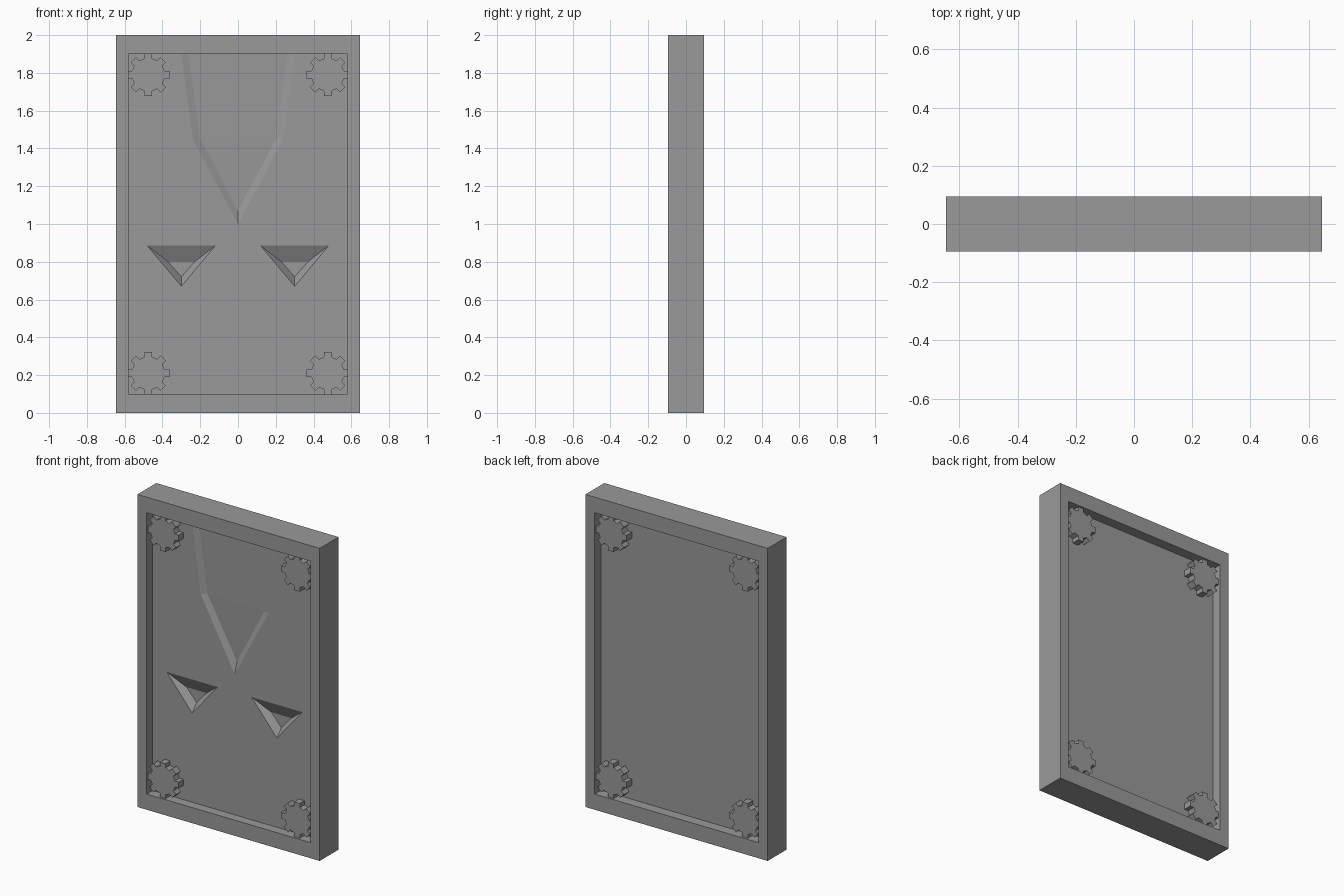
import bpy, bmesh, math

cube = bpy.data.objects.get("Cube")
if cube:
    bpy.data.objects.remove(cube, do_unlink=True)

stone = bpy.data.materials.new("stone_grey")
stone.use_nodes = True
grey = (0.32, 0.32, 0.32, 1)
stone.diffuse_color = grey
stone.node_tree.nodes["Principled BSDF"].inputs["Base Color"].default_value = grey

W, H, D = 0.645, 2.0, 0.095            # half width, height, half depth
IN_W, LOW, HIGH = 0.58, 0.10, 1.90     # window inside the frame
FRONT, BACK = -0.035, 0.03             # panel faces
GEAR_FACE = 0.082


def loft(name, rings):
    """Closed solid through matching rings; end caps fold across a mirror line."""
    bm = bmesh.new()
    vs = [[bm.verts.new(p) for p in ring] for ring in rings]
    n = len(rings[0])
    for a, b in zip(vs, vs[1:]):
        for i in range(n):
            j = (i + 1) % n
            bm.faces.new((a[i], a[j], b[j], b[i]))
    for i in range(n // 2):
        ids = list(dict.fromkeys((i, i + 1, n - 2 - i, n - 1 - i)))
        if len(ids) > 2:
            for ring in (vs[0], vs[-1]):
                bm.faces.new([ring[k] for k in ids])
    bmesh.ops.recalc_face_normals(bm, faces=bm.faces)
    mesh = bpy.data.meshes.new(name)
    bm.to_mesh(mesh)
    bm.free()
    mesh.materials.append(stone)
    ob = bpy.data.objects.new(name, mesh)
    bpy.context.collection.objects.link(ob)
    return ob


def rect(w, low, high, y):
    return [(-w, y, low), (-w, y, high), (w, y, high), (w, y, low)]


def cut(target, cutter):
    mod = target.modifiers.new("cut", "BOOLEAN")
    mod.operation, mod.solver, mod.object = "DIFFERENCE", "EXACT", cutter
    cutter.hide_render = True
    bpy.context.view_layer.objects.active = target
    bpy.ops.object.modifier_apply(modifier=mod.name)
    bpy.data.objects.remove(cutter, do_unlink=True)


def carve(target, outer, inner, depths):
    """Cut a hollow with sloping walls into the front of the panel."""
    rings = [[(x, y, z) for x, z in outer] for y in (FRONT - 0.03, FRONT)]
    rings.append([(x, FRONT + d, z) for (x, z), d in zip(inner, depths)])
    cut(target, loft("carving_cutter", rings))


def mirrored(half):
    """Mirror a left half outline whose last point lies on the centre line."""
    return half + [(-x, z) for x, z in reversed(half[:-1])]


# Outer frame with an open window
frame = loft("frame", [rect(W, 0, H, -D), rect(W, 0, H, D)])
cut(frame, loft("window_cutter", [rect(IN_W, LOW, HIGH, -1), rect(IN_W, LOW, HIGH, 1)]))

# Recessed panel
panel = loft("panel", [rect(IN_W, LOW, HIGH, FRONT), rect(IN_W, LOW, HIGH, BACK)])

# Long pointed hollow, deepest at its tip
carve(panel,
      mirrored([(-0.307, 1.95), (-0.24, 1.45), (0, 1.0)]),
      mirrored([(-0.27, 1.95), (-0.20, 1.45), (0, 1.07)]),
      [0.01, 0.015, 0.025, 0.015, 0.01])

# Two triangular hollows
for cx in (-0.3, 0.3):
    carve(panel,
          [(cx - 0.18, 0.885), (cx, 0.67), (cx + 0.18, 0.885)],
          [(cx - 0.07, 0.80), (cx, 0.72), (cx + 0.07, 0.80)],
          [0.045] * 3)


# Corner gears on both sides of the panel
def gear(name, sx, cz, side, teeth=8):
    root, tip = 0.088, 0.114
    outline = []
    for t in range(teeth):
        for offset, r in ((-0.29, root), (-0.22, tip), (0.22, tip), (0.29, root)):
            a = (t + offset) * math.tau / teeth
            outline.append((r * math.cos(a), r * math.sin(a)))
    bm = bmesh.new()
    base = FRONT if side < 0 else BACK
    face = bm.faces.new([bm.verts.new((sx * 0.475 + x, base, cz + z)) for x, z in outline])
    new = bmesh.ops.extrude_face_region(bm, geom=[face])["geom"]
    for v in new:
        if isinstance(v, bmesh.types.BMVert):
            v.co.y = side * GEAR_FACE
    bmesh.ops.recalc_face_normals(bm, faces=bm.faces)
    mesh = bpy.data.meshes.new(name)
    bm.to_mesh(mesh)
    bm.free()
    mesh.materials.append(stone)
    bpy.context.collection.objects.link(bpy.data.objects.new(name, mesh))


for side, side_name in ((-1, "front"), (1, "back")):
    for sx, x_name in ((-1, "right"), (1, "left")):
        for cz, z_name in ((0.21, "lower"), (1.79, "upper")):
            gear(f"{side_name}_{z_name}_{x_name}_gear", sx, cz, side)
